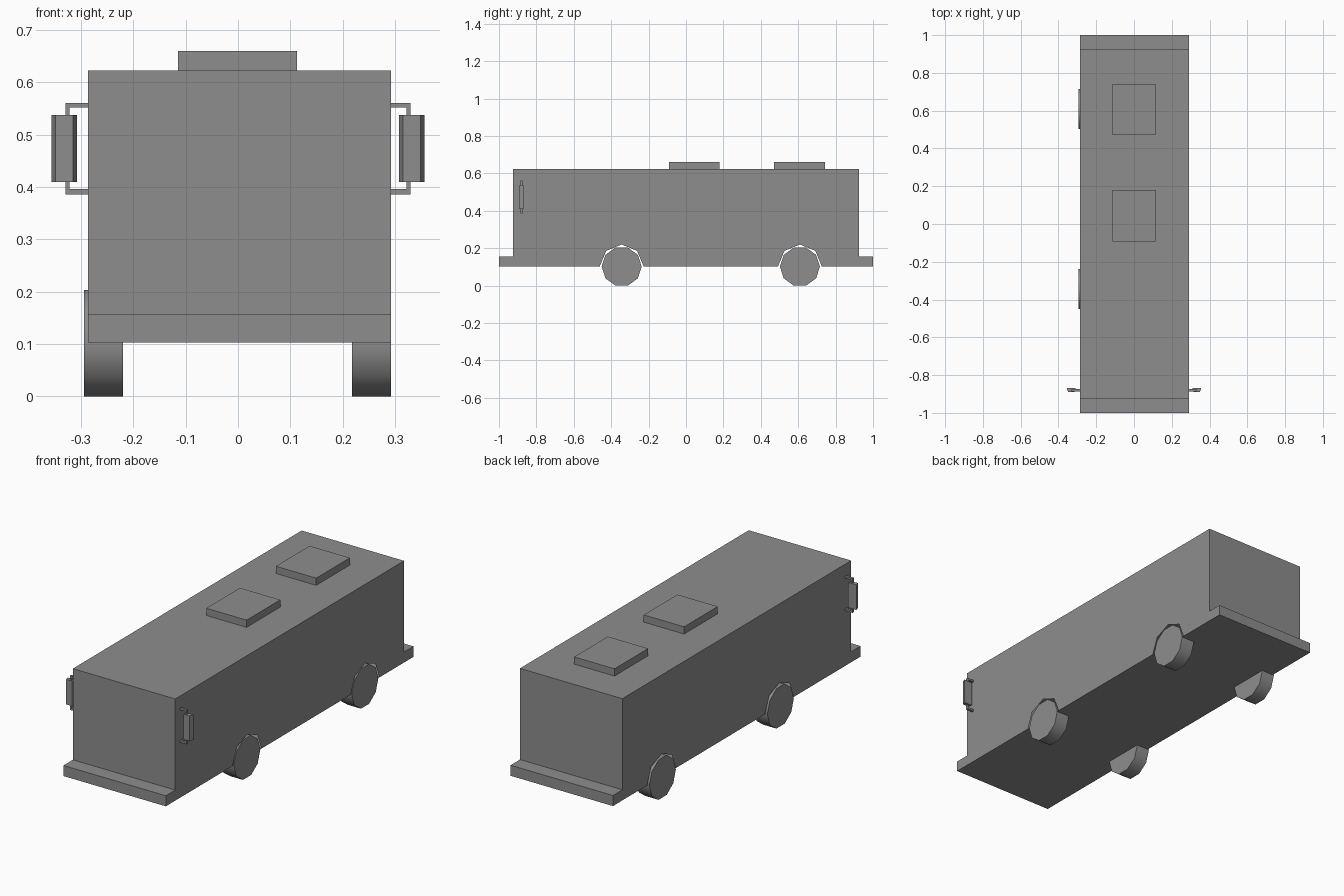
import bpy, bmesh
from math import radians, sin, cos

cube = bpy.data.objects.get("Cube")
if cube:
    bpy.data.objects.remove(cube, do_unlink=True)

grey = bpy.data.materials.new("mid_grey")
grey.use_nodes = True
COLOUR = (0.27, 0.27, 0.27, 1)
grey.diffuse_color = COLOUR
grey.node_tree.nodes["Principled BSDF"].inputs["Base Color"].default_value = COLOUR

X0, X1 = -0.287, 0.292          # body sides
FLOOR, STEP, ROOF = 0.103, 0.157, 0.623
AXLES = {"front": -0.344, "rear": 0.609}


def finish(bm, name):
    bmesh.ops.recalc_face_normals(bm, faces=bm.faces)
    mesh = bpy.data.meshes.new(name)
    bm.to_mesh(mesh)
    bm.free()
    mesh.materials.append(grey)
    obj = bpy.data.objects.new(name, mesh)
    bpy.context.collection.objects.link(obj)
    return obj


def add_box(bm, lo, hi):
    verts = bmesh.ops.create_cube(bm, size=1)["verts"]
    for v in verts:
        v.co = [(a + b) / 2 + c * (b - a) for a, b, c in zip(lo, hi, v.co)]
    return verts


# Hollow body: side panels with arch cut-outs, closed by end, roof and floor panels
outline = [(-1, FLOOR), (-1, STEP), (-0.924, STEP), (-0.924, ROOF),
           (0.924, ROOF), (0.924, STEP), (1, STEP), (1, FLOOR)]
shell_count = len(outline)
for axle in (AXLES["rear"], AXLES["front"]):
    for i in range(5):
        a = radians(45 * i)
        outline.append((axle + 0.117 * cos(a), FLOOR + 0.117 * sin(a)))

bm = bmesh.new()
right = [bm.verts.new((X0, y, z)) for y, z in outline]
left = [bm.verts.new((X1, y, z)) for y, z in outline]
bm.faces.new(right)
bm.faces.new(left)
for i in range(shell_count):
    j = (i + 1) % shell_count
    bm.faces.new((right[i], right[j], left[j], left[i]))
finish(bm, "body")

# Roof hatches
for name, y0, y1 in (("front", -0.092, 0.18), ("rear", 0.47, 0.742)):
    bm = bmesh.new()
    add_box(bm, (-0.115, y0, ROOF), (0.113, y1, 0.66))
    finish(bm, name + "_roof_hatch")

# Ten-sided wheels
for end, y in AXLES.items():
    for side, x in (("right", -0.257), ("left", 0.255)):
        bpy.ops.mesh.primitive_cylinder_add(
            vertices=10, radius=0.107, depth=0.074,
            location=(x, y, 0.1018), rotation=(0, radians(90), 0))
        wheel = bpy.context.object
        wheel.name = f"{end}_{side}_wheel"
        wheel.data.materials.append(grey)
        bpy.ops.object.shade_smooth_by_angle(angle=radians(40))

# Door mirrors: bevel-fronted housing on a bracket
for side, s, wall in (("right", -1, -X0), ("left", 1, X1)):
    bm = bmesh.new()
    for v in add_box(bm, (0.308, -0.889, 0.41), (0.356, -0.868, 0.538)):
        if v.co.y < -0.88:
            v.co.x += 0.007 if v.co.x < 0.33 else -0.007
    for v in bm.verts:
        v.co.x *= s
    finish(bm, side + "_mirror")

    bm = bmesh.new()
    y0, y1 = -0.886, -0.874
    add_box(bm, (wall - 0.01, y0, 0.552), (0.33, y1, 0.561))
    add_box(bm, (wall - 0.01, y0, 0.386), (0.33, y1, 0.396))
    add_box(bm, (0.322, y0, 0.396), (0.33, y1, 0.552))
    for v in bm.verts:
        v.co.x *= s
    finish(bm, side + "_mirror_bracket")
